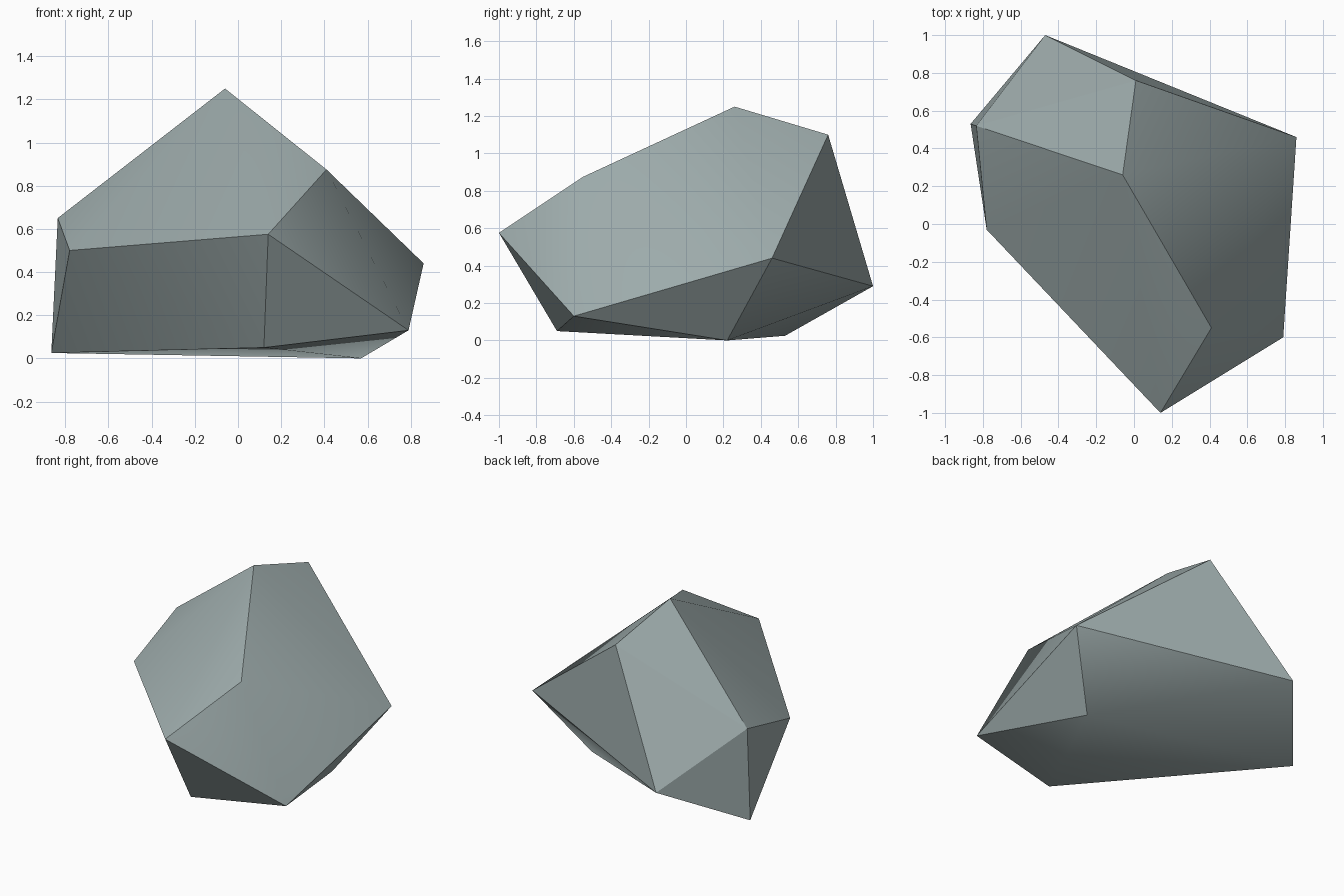
import bpy, bmesh, math

if "Cube" in bpy.data.objects:
    bpy.data.objects.remove(bpy.data.objects["Cube"])

# Corner points of the boulder; its surface is their convex hull
corners = [
    (-0.06, 0.26, 1.25), (0.01, 0.76, 1.10), (0.41, -0.55, 0.875),   # crown
    (0.14, -1.0, 0.575), (0.86, 0.46, 0.44), (0.79, -0.60, 0.13),    # right rim
    (-0.47, 1.0, 0.29), (-0.835, 0.52, 0.65), (-0.78, -0.03, 0.50),  # left rim
    (-0.865, 0.53, 0.025), (0.57, 0.22, 0.0),                        # underside
    (0.12, -0.69, 0.05), (0.31, -0.65, 0.08),
]

bm = bmesh.new()
for c in corners:
    bm.verts.new(c)
bmesh.ops.convex_hull(bm, input=bm.verts[:])
bmesh.ops.recalc_face_normals(bm, faces=bm.faces[:])
mesh = bpy.data.meshes.new("boulder")
bm.to_mesh(mesh)
bm.free()

boulder = bpy.data.objects.new("boulder", mesh)
bpy.context.collection.objects.link(boulder)

# Single grey-green stone colour
stone = bpy.data.materials.new("grey_stone")
stone.diffuse_color = (0.34, 0.41, 0.41, 1)
stone.use_nodes = True
stone.node_tree.nodes["Principled BSDF"].inputs["Base Color"].default_value = stone.diffuse_color
mesh.materials.append(stone)

# Soft shading over shallow edges, crisp over steep ones
bpy.context.view_layer.objects.active = boulder
boulder.select_set(True)
bpy.ops.object.shade_smooth_by_angle(angle=math.radians(30))
